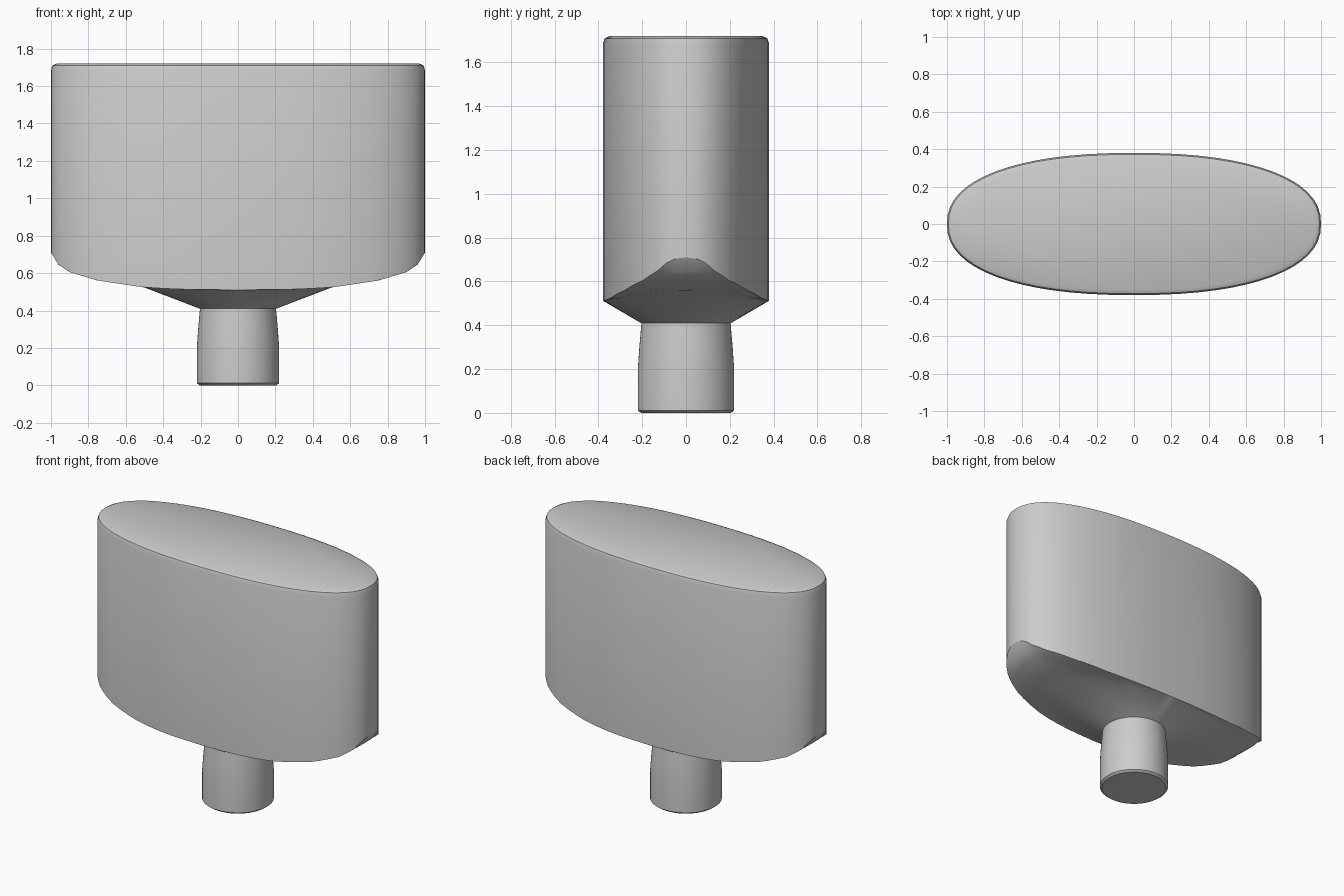
import bpy, bmesh, math

if "Cube" in bpy.data.objects:
    bpy.data.objects.remove(bpy.data.objects["Cube"])

SEG = 64
# underside height of the head along x
UNDERSIDE = [(0, .51), (.3, .513), (.5, .523), (.75, .56), (.9, .605), (.96, .645), (1, .71)]


def underside_z(x):
    x = min(abs(x), 1)
    for (x0, z0), (x1, z1) in zip(UNDERSIDE, UNDERSIDE[1:]):
        if x <= x1:
            return z0 + (z1 - z0) * (x - x0) / (x1 - x0)
    return UNDERSIDE[-1][1]


def oval(rx, ry, z, power=2.3):
    """Superellipse ring; z is a number or a function of x."""
    pts = []
    for i in range(SEG):
        a = 2 * math.pi * i / SEG
        c, s = math.cos(a), math.sin(a)
        x = rx * math.copysign(abs(c) ** (2 / power), c)
        y = ry * math.copysign(abs(s) ** (2 / power), s)
        pts.append((x, y, z(x) if callable(z) else z))
    return pts


def loft(name, rings, cap_start=False, cap_end=False):
    bm = bmesh.new()
    loops = [[bm.verts.new(p) for p in ring] for ring in rings]
    for a, b in zip(loops, loops[1:]):
        for i in range(SEG):
            j = (i + 1) % SEG
            bm.faces.new((a[i], a[j], b[j], b[i]))
    if cap_start:
        bm.faces.new(loops[0][::-1])
    if cap_end:
        bm.faces.new(loops[-1])
    bmesh.ops.recalc_face_normals(bm, faces=bm.faces[:])
    mesh = bpy.data.meshes.new(name)
    bm.to_mesh(mesh)
    bm.free()
    obj = bpy.data.objects.new(name, mesh)
    bpy.context.collection.objects.link(obj)
    bpy.ops.object.select_all(action='DESELECT')
    obj.select_set(True)
    bpy.context.view_layer.objects.active = obj
    bpy.ops.object.shade_smooth_by_angle(angle=math.radians(30))
    return obj


# oval head: funnel at the neck, curved underside, straight wall, softened top edge
rings = [oval(.205, .205, .41, 2)]
rings += [oval(rx, ry, underside_z) for rx, ry in
          [(.5, .376), (.75, .378), (.9, .379), (.96, .3795), (1, .38)]]
rings += [oval(1 - d, .38 - d, z) for d, z in [(0, 1.685), (.008, 1.71), (.03, 1.72)]]
loft("head", rings, cap_end=True)

# short round stem, slightly bulged, closed at the foot
stem = [(.205, 0), (.22, .012), (.22, .2), (.213, .3), (.203, .415)]
loft("stem", [oval(r, r, z, 2) for r, z in stem], cap_start=True)
